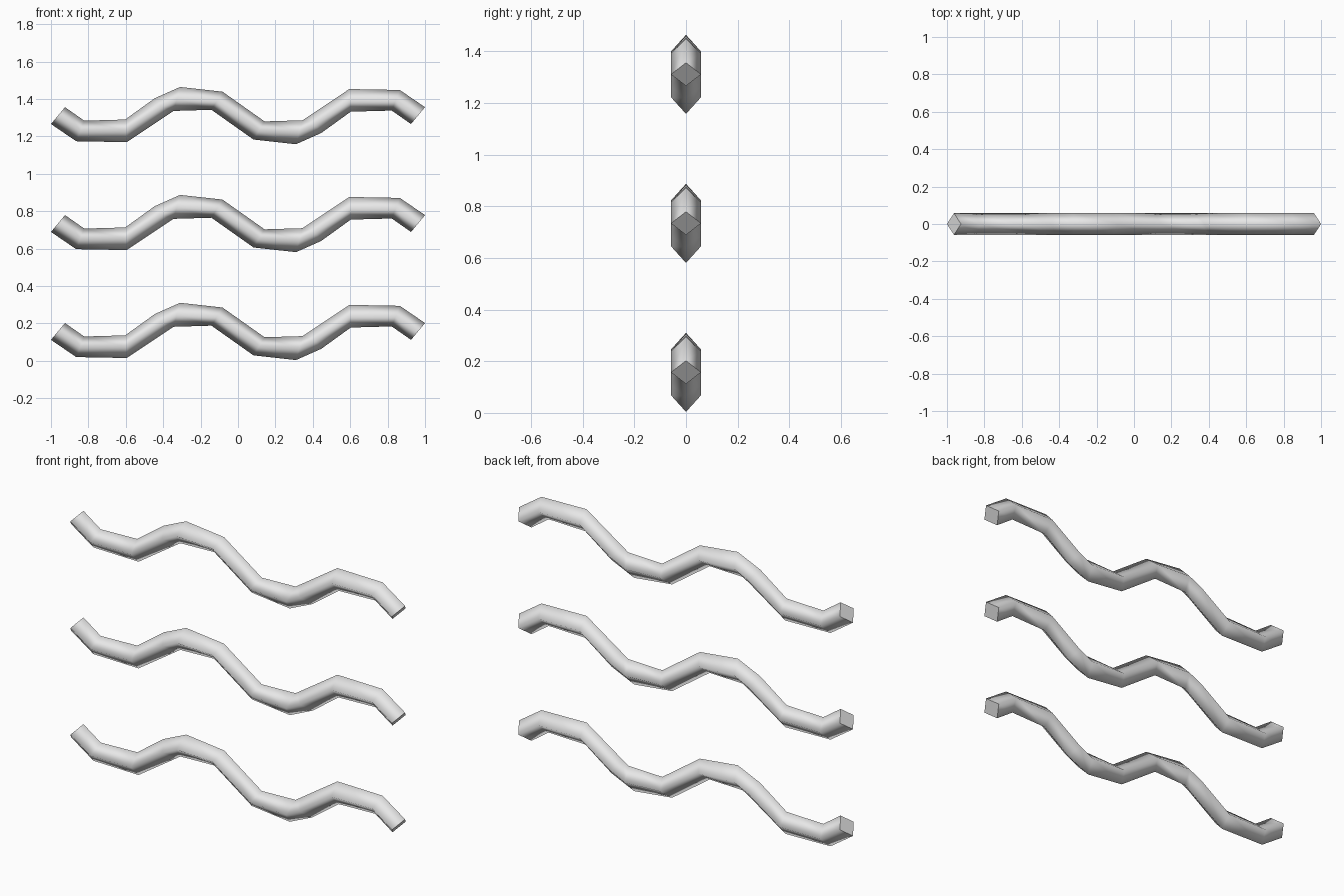
import bpy, bmesh

if "Cube" in bpy.data.objects:
    bpy.data.objects.remove(bpy.data.objects["Cube"])

HALF_WIDTH = 0.058   # sideways reach of the diamond section
MID_Z = 0.157        # height of the lowest bar's centre
SPACING = 0.577      # distance between bars

grey = bpy.data.materials.new("light grey")
grey.diffuse_color = (0.8, 0.8, 0.8, 1)
grey.use_nodes = True
grey.node_tree.nodes["Principled BSDF"].inputs["Base Color"].default_value = grey.diffuse_color

# Left half of the wave: (top x, top z, bottom x, bottom z) of each bend
half = [
    (-0.925, 0.202, -1.0, 0.112),
    (-0.822, 0.130, -0.865, 0.020),
    (-0.603, 0.136, -0.595, 0.015),
    (-0.445, 0.250, -0.378, 0.160),
    (-0.310, 0.310, -0.345, 0.182),
    (-0.083, 0.285, -0.142, 0.188),
]
# Right half is the left half turned 180 degrees about the centre
turned = [(-bx, 2 * MID_Z - bz, -tx, 2 * MID_Z - tz)
          for tx, tz, bx, bz in reversed(half)]


def wavy_bar(name, lift):
    bm = bmesh.new()
    rings = []
    for tx, tz, bx, bz in half + turned:
        mx, mz = (tx + bx) / 2, (tz + bz) / 2
        section = [(tx, 0, tz), (mx, -HALF_WIDTH, mz),
                   (bx, 0, bz), (mx, HALF_WIDTH, mz)]
        rings.append([bm.verts.new((x, y, z + lift)) for x, y, z in section])
    # Smooth sides between neighbouring diamonds
    for a, b in zip(rings, rings[1:]):
        for i in range(4):
            j = (i + 1) % 4
            bm.faces.new((a[i], a[j], b[j], b[i])).smooth = True
    # Flat end caps with sharp rims
    for ring in (rings[0], rings[-1]):
        cap = bm.faces.new(ring)
        for edge in cap.edges:
            edge.smooth = False
    bmesh.ops.recalc_face_normals(bm, faces=bm.faces)
    mesh = bpy.data.meshes.new(name)
    bm.to_mesh(mesh)
    bm.free()
    mesh.materials.append(grey)
    bpy.context.collection.objects.link(bpy.data.objects.new(name, mesh))


for i, name in enumerate(("lower_wave", "middle_wave", "upper_wave")):
    wavy_bar(name, i * SPACING)
